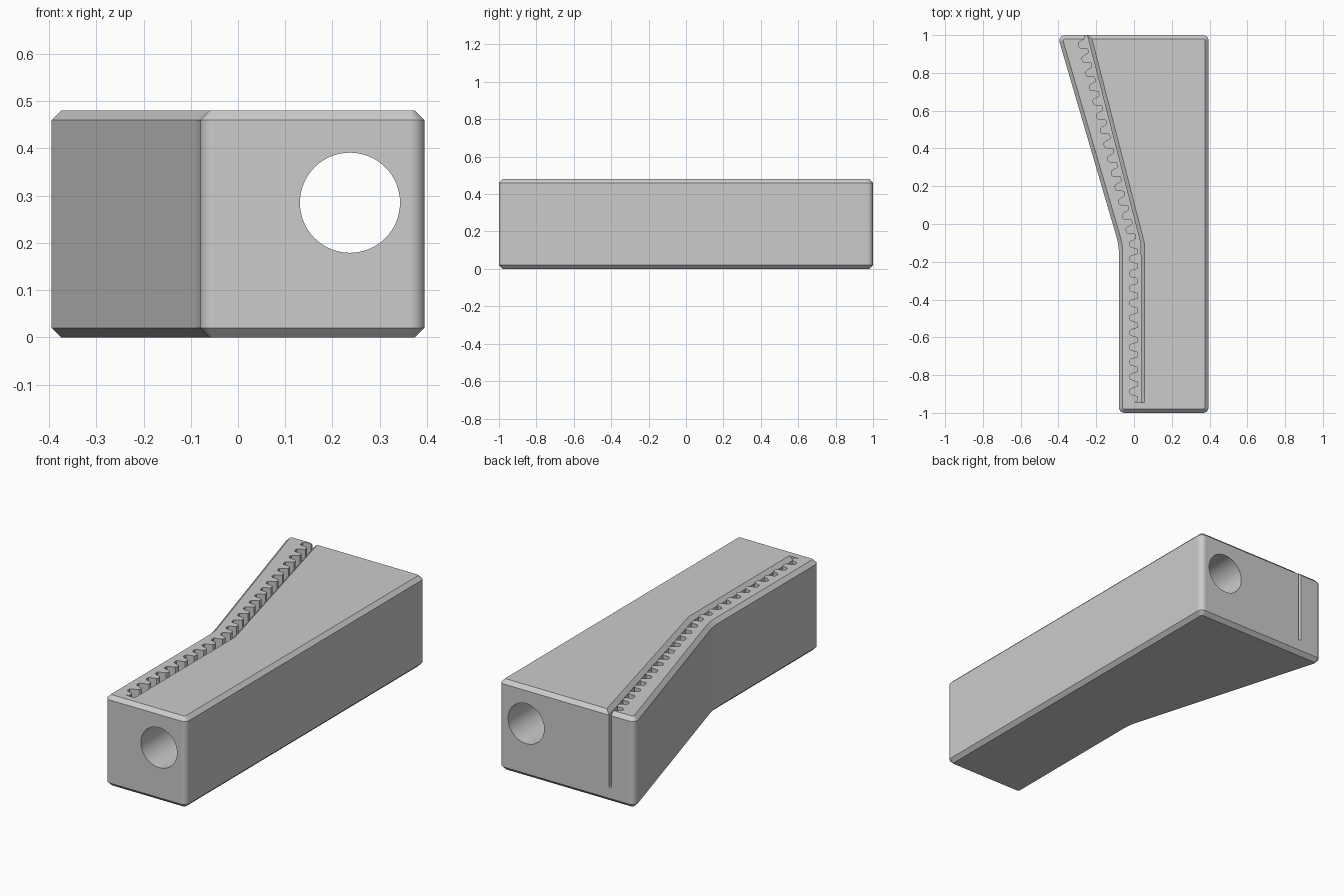
import bpy, bmesh, math
from mathutils import Vector

cube = bpy.data.objects.get("Cube")
if cube:
    bpy.data.objects.remove(cube, do_unlink=True)

HEIGHT, CHAMFER, FLOOR = 0.48, 0.02, 0.08
PITCH, TOOTH = 0.078, 0.022

grey = bpy.data.materials.new("plain grey")
grey.use_nodes = True
grey.diffuse_color = (0.6, 0.6, 0.6, 1)
grey.node_tree.nodes["Principled BSDF"].inputs["Base Color"].default_value = (0.6, 0.6, 0.6, 1)


def rounded(corners, steps=10):
    """Outline with each (x, y, radius) corner replaced by a tangent arc."""
    pts = []
    for i, (x, y, r) in enumerate(corners):
        p = Vector((x, y))
        a = (Vector(corners[i - 1][:2]) - p).normalized()
        b = (Vector(corners[(i + 1) % len(corners)][:2]) - p).normalized()
        half = a.angle(b) / 2
        centre = p + (a + b).normalized() * r / math.sin(half)
        start = p + a * r / math.tan(half) - centre
        end = p + b * r / math.tan(half) - centre
        for k in range(steps + 1):
            d = start.lerp(end, k / steps)
            # slerp keeps the arc evenly divided
            d = start.normalized().slerp(end.normalized(), k / steps)
            pts.append(centre + d * r)
    return pts


def loft(name, low, z0, high, z1, chamfer=0):
    """Solid between two outlines with equal point counts."""
    bm = bmesh.new()
    bottom = [bm.verts.new((p[0], p[1], z0)) for p in low]
    top = [bm.verts.new((p[0], p[1], z1)) for p in high]
    caps = [bm.faces.new(bottom[::-1]), bm.faces.new(top)]
    n = len(low)
    for i in range(n):
        j = (i + 1) % n
        bm.faces.new((bottom[i], bottom[j], top[j], top[i]))
    bmesh.ops.recalc_face_normals(bm, faces=bm.faces)
    if chamfer:
        rim = [e for f in caps for e in f.edges]
        bmesh.ops.bevel(bm, geom=rim, offset=chamfer, segments=1, affect='EDGES')
    mesh = bpy.data.meshes.new(name)
    bm.to_mesh(mesh)
    bm.free()
    mesh.materials.append(grey)
    obj = bpy.data.objects.new(name, mesh)
    bpy.context.collection.objects.link(obj)
    return obj


# Body: a straight block with a flared side and chamfered rims
outline = rounded([(-0.08, -1, 0.03), (0.395, -1, 0.03), (0.395, 1, 0.03),
                   (-0.405, 1, 0.03), (-0.08, -0.112, 0.3)])
body = loft("clamp_body", outline, 0, outline, HEIGHT, CHAMFER)

# Belt slot: toothed on the outer wall, plain on the inner wall
start, bend, end = Vector((0, -0.945)), Vector((0, -0.11)), Vector((-0.298, 1.05))
first = (bend - start).length
total = first + (end - bend).length


def path_point(s, offset):
    a, b, t = (start, bend, s) if s < first else (bend, end, s - first)
    d = (b - a).normalized()
    # blend the sideways direction around the bend
    w = min(1, max(0, (s - first) / PITCH + 0.5))
    d0, d1 = (bend - start).normalized(), (end - bend).normalized()
    n = d0.lerp(d1, w).normalized()
    return a + d * t + Vector((n.y, -n.x)) * offset


def wall(offset):
    return [path_point(s, offset) for s in (0, first, total)]


count = int(total / PITCH * 16)
teeth = []
for k in range(count + 1):
    s = total * k / count
    wave = math.tanh(2.5 * math.sin(2 * math.pi * s / PITCH))
    teeth.append(path_point(s, TOOTH * wave))
slot_outline = wall(0.036)[::1] + teeth[::-1]
slot = loft("slot_cutter", slot_outline, FLOOR, slot_outline, HEIGHT + 0.1)

# Lead-in chamfer along the plain wall of the slot
inner = wall(0.028)[::-1]
lead_in = loft("lead_in_cutter", wall(0.036) + inner, HEIGHT - CHAMFER,
               wall(0.076) + inner, HEIGHT + CHAMFER)

# Round bore running the whole length
bpy.ops.mesh.primitive_cylinder_add(vertices=64, radius=0.106, depth=2.4,
                                    location=(0.237, 0, 0.285),
                                    rotation=(math.pi / 2, 0, 0))
bore = bpy.context.object
bore.name = "bore_cutter"
bore.data.materials.append(grey)

# Cut everything, then remove the cutters
cutters = [slot, lead_in, bore]
bpy.ops.object.select_all(action='DESELECT')
body.select_set(True)
bpy.context.view_layer.objects.active = body
for cutter in cutters:
    cutter.hide_render = True
    mod = body.modifiers.new(cutter.name, 'BOOLEAN')
    mod.operation = 'DIFFERENCE'
    mod.solver = 'EXACT'
    mod.object = cutter
    bpy.ops.object.modifier_apply(modifier=mod.name)
for cutter in cutters:
    bpy.data.objects.remove(cutter, do_unlink=True)

bpy.ops.object.shade_smooth_by_angle(angle=math.radians(30))
weighted = body.modifiers.new("flat_face_normals", 'WEIGHTED_NORMAL')
weighted.keep_sharp = True
